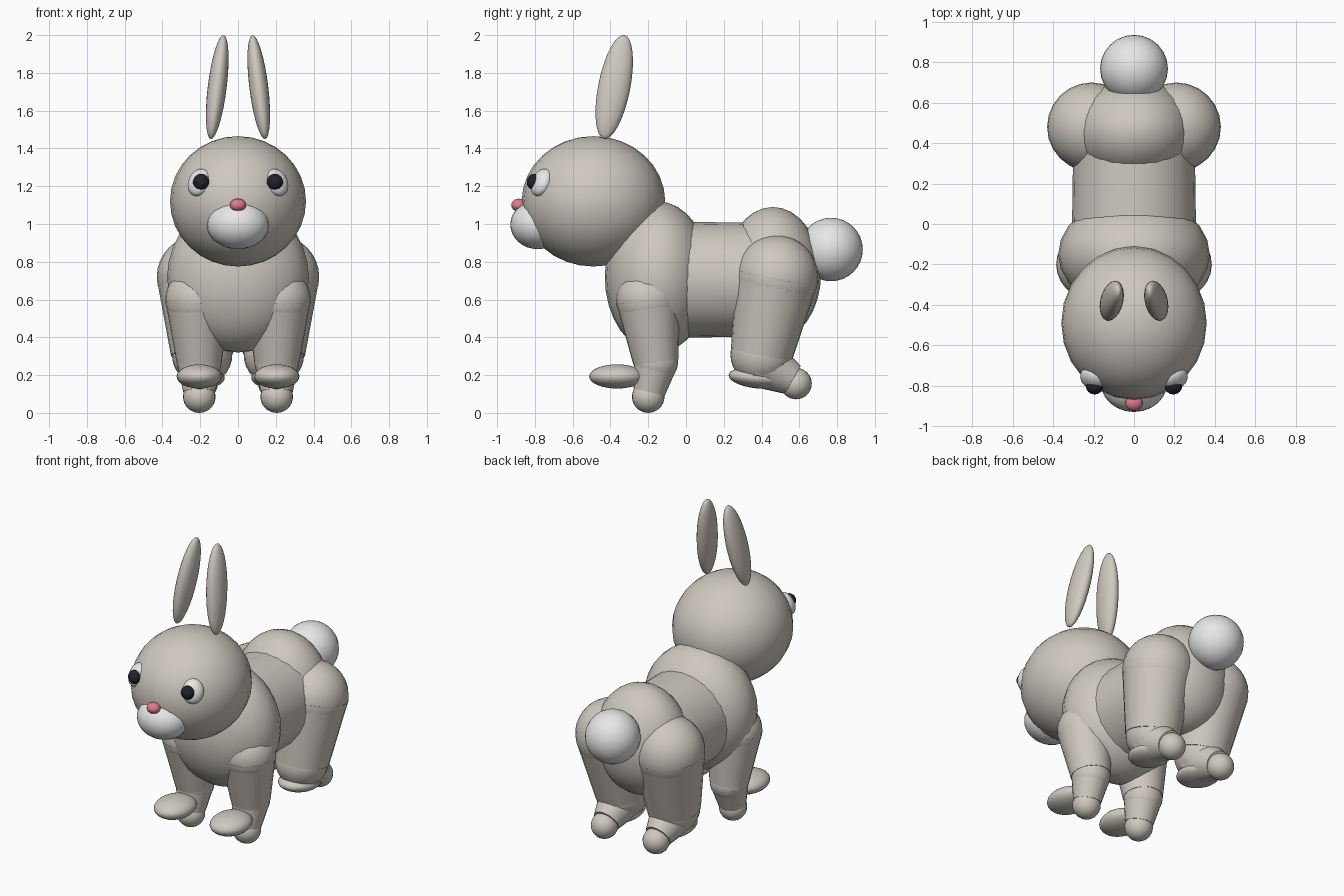
import bpy
import bmesh
from math import radians
from mathutils import Vector, Matrix, Euler

cube = bpy.data.objects.get("Cube")
if cube:
    bpy.data.objects.remove(cube)


def material(name, r, g, b):
    m = bpy.data.materials.new(name)
    m.use_nodes = True
    m.diffuse_color = (r, g, b, 1)
    m.node_tree.nodes["Principled BSDF"].inputs["Base Color"].default_value = (r, g, b, 1)
    return m


FUR = material("warm grey fur", 0.62, 0.58, 0.52)
WHITE = material("soft white", 0.8, 0.8, 0.8)
PINK = material("nose pink", 0.75, 0.2, 0.26)
BLACK = material("pupil black", 0.015, 0.015, 0.025)


def finish(name, bm, mat):
    for f in bm.faces:
        f.smooth = len(f.verts) <= 4   # round caps stay flat
    for e in bm.edges:
        if any(len(f.verts) > 4 for f in e.link_faces):
            e.smooth = False
    mesh = bpy.data.meshes.new(name)
    bm.to_mesh(mesh)
    bm.free()
    mesh.materials.append(mat)
    bpy.context.collection.objects.link(bpy.data.objects.new(name, mesh))


def ball(name, centre, radii, mat=FUR, tilt=(0, 0, 0)):
    """Ellipsoid with tilt in degrees."""
    bm = bmesh.new()
    rot = Euler([radians(a) for a in tilt]).to_matrix().to_4x4()
    bmesh.ops.create_uvsphere(
        bm, u_segments=24, v_segments=16, radius=1,
        matrix=Matrix.Translation(centre) @ rot @ Matrix.Diagonal((*radii, 1)))
    finish(name, bm, mat)


def limb(name, start, end, r1, r2, mat=FUR):
    """Tapered cylinder between two points."""
    a, b = Vector(start), Vector(end)
    rot = (b - a).to_track_quat("Z", "Y").to_matrix().to_4x4()
    bm = bmesh.new()
    bmesh.ops.create_cone(
        bm, cap_ends=True, segments=24, radius1=r1, radius2=r2,
        depth=(b - a).length, matrix=Matrix.Translation((a + b) / 2) @ rot)
    finish(name, bm, mat)


# Body, head and tail
ball("chest", (0, -0.15, 0.72), (0.375, 0.28, 0.4))
limb("waist", (0, -0.1, 0.705), (0, 0.45, 0.705), 0.308, 0.3)
ball("hips", (0, 0.46, 0.735), (0.3, 0.255, 0.355))
ball("tail", (0, 0.768, 0.865), (0.168, 0.168, 0.168), WHITE)
ball("head", (0, -0.49, 1.12), (0.36, 0.38, 0.345))
ball("muzzle", (0, -0.785, 0.997), (0.165, 0.145, 0.13), WHITE)
ball("nose", (0, -0.885, 1.1), (0.043, 0.04, 0.034), PINK)

for side, s in (("left", 1), ("right", -1)):
    # Ears and eyes
    ball(side + "_ear", (s * 0.11, -0.38, 1.725), (0.05, 0.085, 0.282), FUR, (-11, s * -7, 0))
    ball(side + "_eye", (s * 0.205, -0.765, 1.22), (0.066, 0.045, 0.077), WHITE, (-25, 0, s * 36))
    ball(side + "_pupil", (s * 0.195, -0.803, 1.222), (0.043, 0.04, 0.043), BLACK)

    # Front leg
    x = s * 0.205
    shoulder, wrist = (s * 0.215, -0.2, 0.6), (x, -0.16, 0.27)
    ball(side + "_shoulder", shoulder, (0.17, 0.17, 0.17))
    limb(side + "_front_leg", shoulder, wrist, 0.17, 0.12)
    ball(side + "_wrist", wrist, (0.118, 0.118, 0.118))
    limb(side + "_front_shin", wrist, (x, -0.195, 0.11), 0.118, 0.085)
    ball(side + "_front_heel", (x, -0.2, 0.086), (0.086, 0.086, 0.086))
    ball(side + "_front_paw", (x, -0.365, 0.193), (0.12, 0.148, 0.064))

    # Hind leg
    x = s * 0.19
    hip, ankle = (s * 0.21, 0.48, 0.72), (x, 0.4, 0.31)
    ball(side + "_thigh", hip, (0.22, 0.22, 0.22))
    limb(side + "_hind_leg", hip, ankle, 0.22, 0.165)
    ball(side + "_ankle", ankle, (0.16, 0.165, 0.165))
    limb(side + "_hind_foot", (x, 0.4, 0.27), (x, 0.565, 0.175), 0.145, 0.085)
    ball(side + "_hind_heel", (x, 0.583, 0.155), (0.083, 0.083, 0.083))
    ball(side + "_hind_paw", (x, 0.375, 0.185), (0.12, 0.15, 0.055), FUR, (-6, 0, 0))
